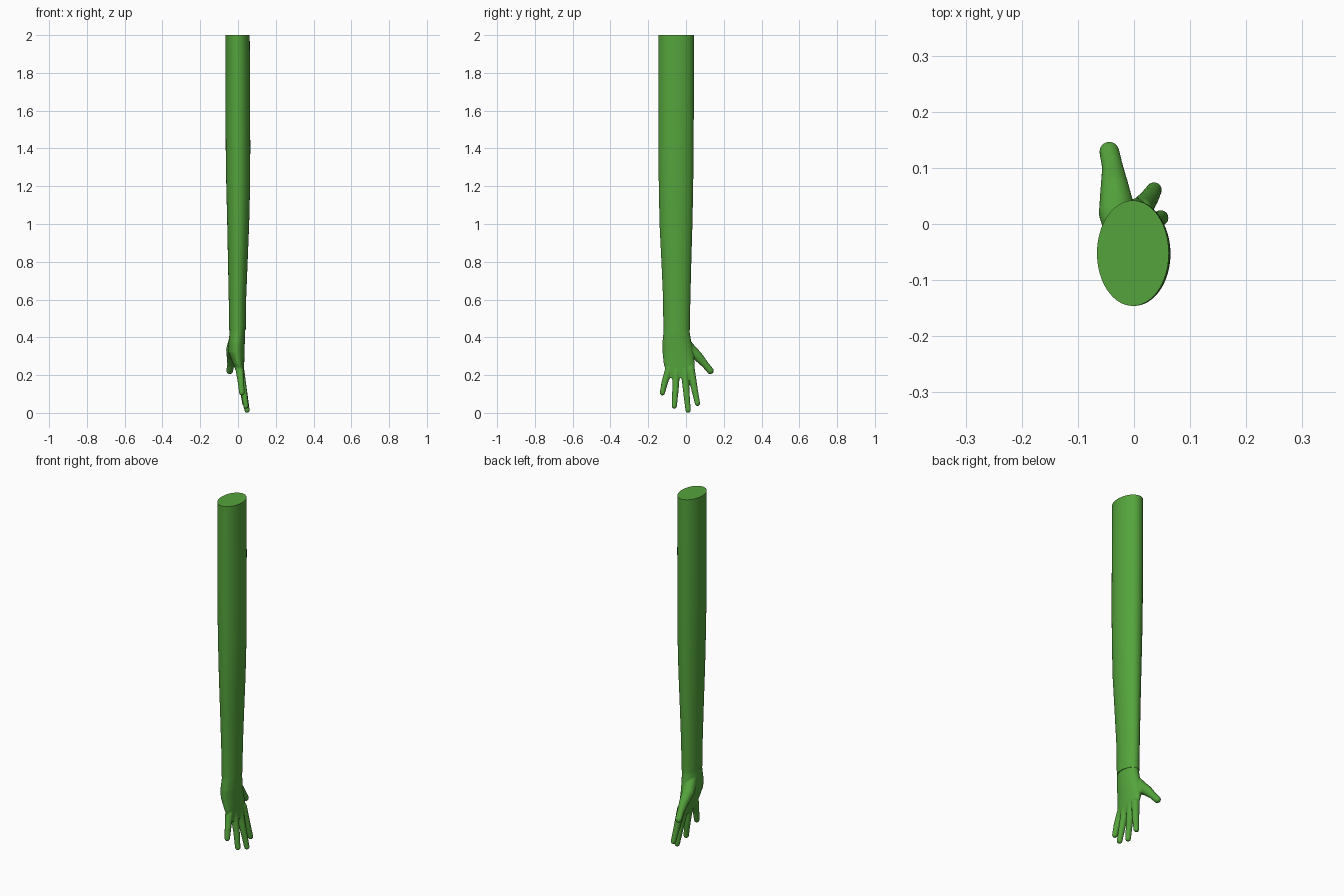
import bpy, bmesh, math
from mathutils import Vector

cube = bpy.data.objects.get("Cube")
if cube:
    bpy.data.objects.remove(cube, do_unlink=True)

green = bpy.data.materials.new("leaf_green")
green.use_nodes = True
green.diffuse_color = (0.09, 0.37, 0.045, 1)
green.node_tree.nodes["Principled BSDF"].inputs["Base Color"].default_value = green.diffuse_color


def loft(bm, rings, sides=64):
    """Closed skin through upright ellipses given as (z, x, y, rx, ry)."""
    loops = []
    for z, x, y, rx, ry in rings:
        angles = [math.tau * i / sides for i in range(sides)]
        loops.append([bm.verts.new((x + rx * math.cos(a), y + ry * math.sin(a), z)) for a in angles])
    for a, b in zip(loops, loops[1:]):
        for i in range(sides):
            j = (i + 1) % sides
            bm.faces.new((a[i], a[j], b[j], b[i]))
    bm.faces.new(loops[0])
    bm.faces.new(loops[-1])


def digit(bm, joints):
    """Rounded tapered segments through joints given as (x, y, z, radius)."""
    for a, b in zip(joints, joints[1:]):
        part = bmesh.new()
        for x, y, z, r in (a, b):
            ball = bmesh.ops.create_icosphere(part, subdivisions=3, radius=r)
            bmesh.ops.translate(part, verts=ball["verts"], vec=Vector((x, y, z)))
        hull = bmesh.ops.convex_hull(part, input=part.verts[:])
        inner = {v for v in hull["geom_interior"] if isinstance(v, bmesh.types.BMVert)}
        bmesh.ops.delete(part, geom=list(inner), context="VERTS")
        temp = bpy.data.meshes.new("segment")
        part.to_mesh(temp)
        part.free()
        bm.from_mesh(temp)
        bpy.data.meshes.remove(temp)


def make(name, bm):
    bmesh.ops.recalc_face_normals(bm, faces=bm.faces[:])
    mesh = bpy.data.meshes.new(name)
    bm.to_mesh(mesh)
    bm.free()
    mesh.materials.append(green)
    obj = bpy.data.objects.new(name, mesh)
    bpy.context.collection.objects.link(obj)
    return obj


# Long oval arm with a flat cut top
bm = bmesh.new()
loft(bm, [(0.44, -0.003, -0.05, 0.044, 0.07), (0.6, -0.003, -0.049, 0.046, 0.072),
          (0.8, -0.001, -0.051, 0.052, 0.079), (1.0, 0.001, -0.053, 0.058, 0.087),
          (1.2, 0.001, -0.053, 0.063, 0.091), (1.4, 0, -0.053, 0.065, 0.093),
          (1.7, -0.001, -0.052, 0.065, 0.094), (2.0, -0.002, -0.052, 0.064, 0.094)])
arm = make("arm", bm)
bpy.context.view_layer.objects.active = arm
arm.select_set(True)
bpy.ops.object.shade_smooth_by_angle(angle=math.radians(40))

# Wrist and palm
bm = bmesh.new()
loft(bm, [(0.185, 0.018, -0.028, 0.013, 0.062), (0.22, 0.011, -0.03, 0.021, 0.077),
          (0.26, 0.003, -0.036, 0.03, 0.082), (0.32, -0.008, -0.042, 0.042, 0.082),
          (0.37, -0.007, -0.048, 0.043, 0.077), (0.43, -0.003, -0.05, 0.041, 0.069),
          (0.5, -0.003, -0.05, 0.04, 0.066)])

# Four fingers: knuckle, middle joint and tip
for knuckle, joint, tip in [
        ((0.008, -0.09, 0.23), (0.016, -0.113, 0.16), (0.02, -0.125, 0.106)),
        ((0.012, -0.052, 0.23), (0.03, -0.056, 0.12), (0.042, -0.062, 0.036)),
        ((0.012, -0.008, 0.23), (0.032, 0.002, 0.11), (0.048, 0.011, 0.014)),
        ((0.012, 0.026, 0.23), (0.027, 0.046, 0.12), (0.036, 0.061, 0.05))]:
    digit(bm, [(*knuckle, 0.021), (*joint, 0.017), (*tip, 0.014)])

# Thumb with its fleshy base
digit(bm, [(-0.015, -0.02, 0.385, 0.034), (-0.03, 0.02, 0.335, 0.033),
           (-0.034, 0.062, 0.3, 0.026), (-0.038, 0.1, 0.258, 0.019),
           (-0.044, 0.129, 0.223, 0.018)])
hand = make("hand", bm)

# Blend the palm and fingers into one smooth skin
skin = hand.modifiers.new("skin", "REMESH")
skin.mode = "VOXEL"
skin.voxel_size = 0.003
skin.use_smooth_shade = True
soften = hand.modifiers.new("soften", "SMOOTH")
soften.factor = 0.5
soften.iterations = 8
